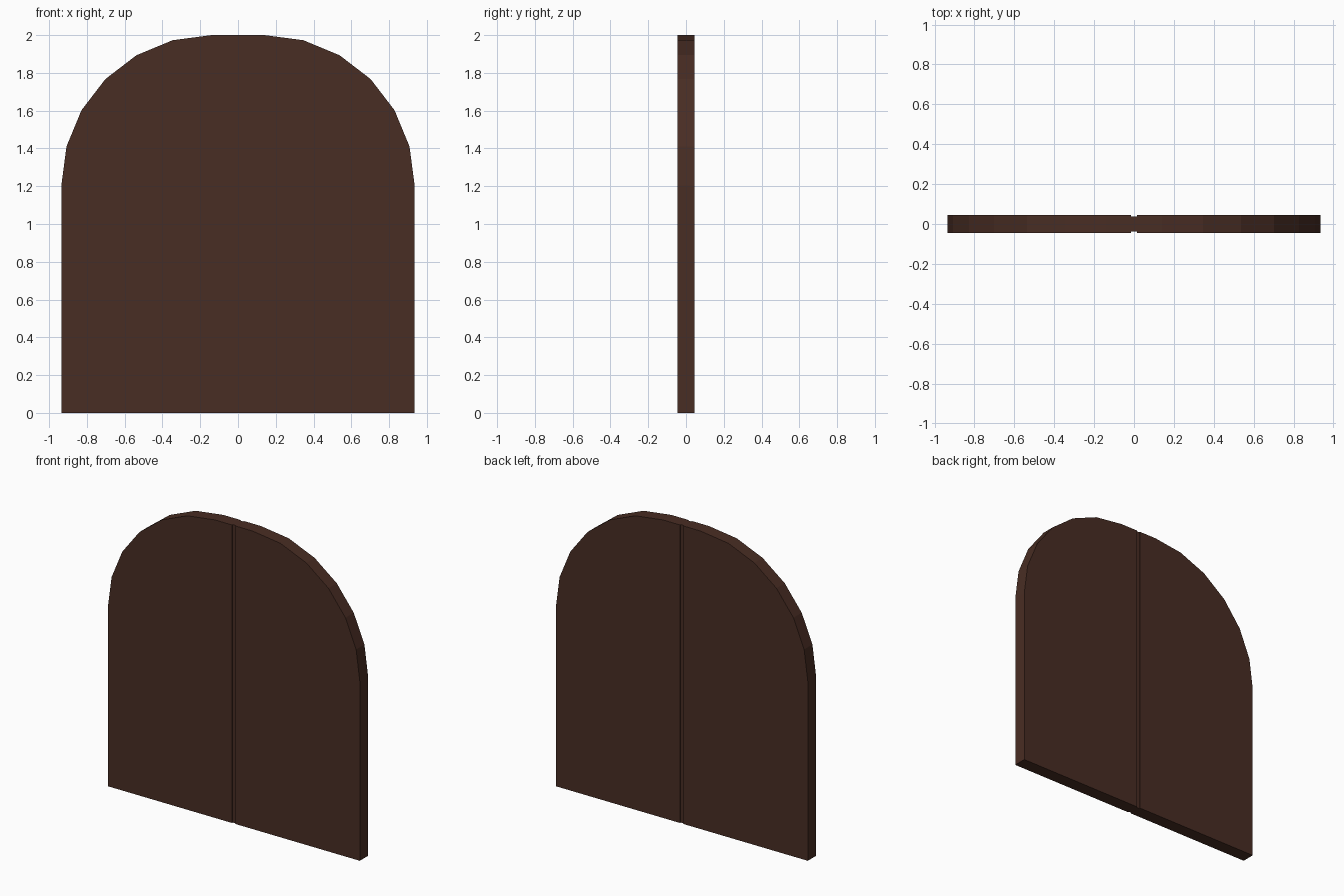
import bpy, bmesh, math

if "Cube" in bpy.data.objects:
    bpy.data.objects.remove(bpy.data.objects["Cube"])

HALF_W, HEIGHT, HALF_T = 0.935, 2.0, 0.044
R = 0.795                 # corner arc radius
GAP, STRIP_T = 0.014, 0.037

wood = bpy.data.materials.new("dark_brown_wood")
wood.diffuse_color = (0.066, 0.026, 0.017, 1)
wood.use_nodes = True
wood.node_tree.nodes["Principled BSDF"].inputs["Base Color"].default_value = wood.diffuse_color


def slab(name, profile, half_t):
    """Extrude an x-z outline symmetrically along y."""
    bm = bmesh.new()
    face = bm.faces.new([bm.verts.new((x, -half_t, z)) for x, z in profile])
    ext = bmesh.ops.extrude_face_region(bm, geom=[face])
    moved = [v for v in ext["geom"] if isinstance(v, bmesh.types.BMVert)]
    bmesh.ops.translate(bm, verts=moved, vec=(0, 2 * half_t, 0))
    bmesh.ops.recalc_face_normals(bm, faces=bm.faces)
    mesh = bpy.data.meshes.new(name)
    bm.to_mesh(mesh)
    bm.free()
    mesh.materials.append(wood)
    obj = bpy.data.objects.new(name, mesh)
    bpy.context.collection.objects.link(obj)
    return obj


# Door leaves: straight sides with a six-segment rounded shoulder
for side, name in ((-1, "left_door_leaf"), (1, "right_door_leaf")):
    outline = [(GAP, 0), (HALF_W, 0)]
    for i in range(7):
        a = math.radians(15 * i)
        outline.append((HALF_W - R + R * math.cos(a), HEIGHT - R + R * math.sin(a)))
    outline.append((GAP, HEIGHT))
    slab(name, [(side * x, z) for x, z in outline], HALF_T)

# Recessed strip forming the centre groove on both faces
slab("centre_strip", [(-GAP, 0), (GAP, 0), (GAP, HEIGHT), (-GAP, HEIGHT)], STRIP_T)
